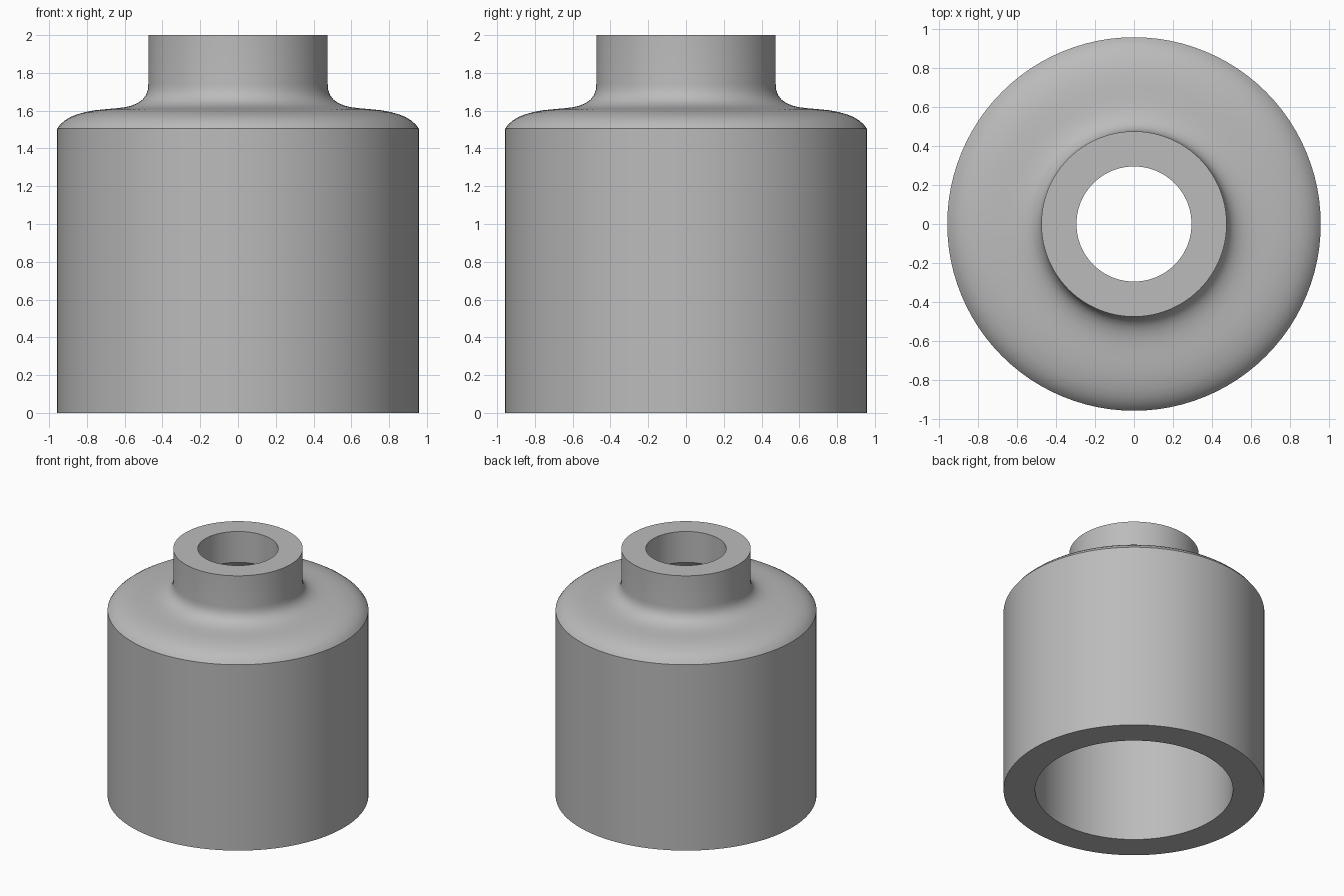
import bpy, bmesh
from math import tau
from mathutils import Vector

cube = bpy.data.objects.get("Cube")
if cube:
    bpy.data.objects.remove(cube, do_unlink=True)

# Material
grey = bpy.data.materials.new("plain grey")
grey.use_nodes = True
colour = (0.5, 0.5, 0.5, 1)
grey.diffuse_color = colour
grey.node_tree.nodes["Principled BSDF"].inputs["Base Color"].default_value = colour

# Wall section as radius and height: outer wall, shoulder, neck
BODY, NECK, BORE, CAVITY = 0.957, 0.475, 0.295, 0.726
shoulder = [(BODY, 1.505), (0.94, 1.528), (0.915, 1.549), (0.886, 1.567),
            (0.85, 1.581), (0.807, 1.593), (0.76, 1.602), (0.7, 1.608),
            (0.64, 1.613), (0.595, 1.619), (0.56, 1.628), (0.53, 1.641),
            (0.505, 1.659), (0.488, 1.682), (0.478, 1.708), (NECK, 1.74)]
outer = [(BODY, 0)] + shoulder + [(NECK, 2)]
# Through bore, flared throat and wide cavity
inner = [(BORE, 2), (BORE, 1.75), (CAVITY, 1.32), (CAVITY, 0)]
section = outer + inner

# Revolve the closed section
bm = bmesh.new()
verts = [bm.verts.new((r, 0, z)) for r, z in section]
edges = [bm.edges.new((a, b)) for a, b in zip(verts, verts[1:] + verts[:1])]
bmesh.ops.spin(bm, geom=verts + edges, cent=Vector(), axis=(0, 0, 1),
               angle=tau, steps=96, use_merge=True)
bmesh.ops.remove_doubles(bm, verts=bm.verts, dist=0.0001)
bmesh.ops.recalc_face_normals(bm, faces=bm.faces)
mesh = bpy.data.meshes.new("hollow_body")
bm.to_mesh(mesh)
bm.free()
mesh.materials.append(grey)

body = bpy.data.objects.new("hollow_body", mesh)
bpy.context.collection.objects.link(body)
bpy.context.view_layer.objects.active = body
body.select_set(True)
bpy.ops.object.shade_smooth_by_angle(angle=0.5)
